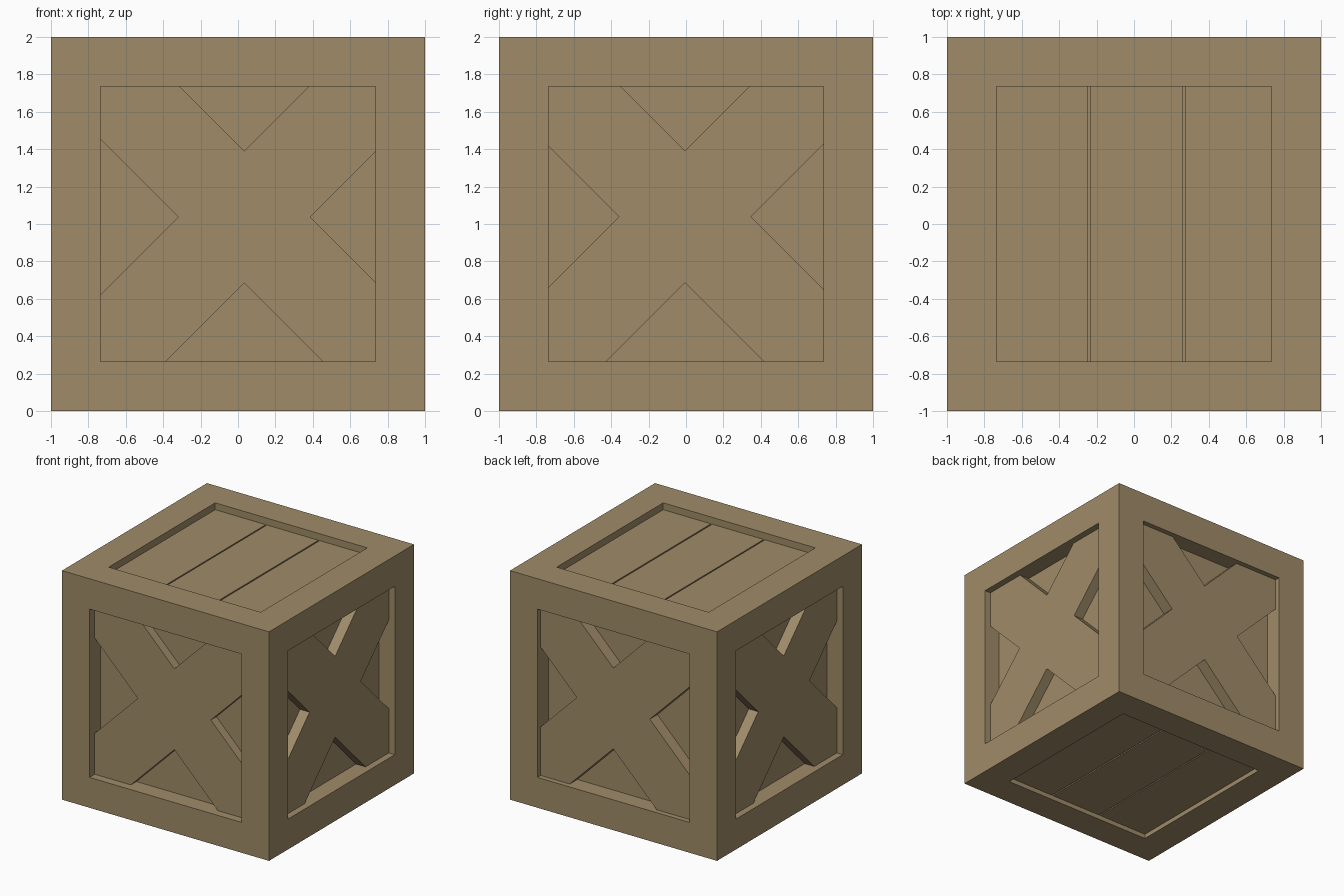
import bpy, bmesh, math
from mathutils import Matrix, Vector

if "Cube" in bpy.data.objects:
    bpy.data.objects.remove(bpy.data.objects["Cube"])

RIM = 0.265      # frame width
RECESS = 0.15    # depth of the panels behind the frame
S = 0.738        # half size of inserts, just tucked into the frame

wood = bpy.data.materials.new("wood")
wood.diffuse_color = (0.35, 0.26, 0.14, 1)
wood.use_nodes = True
wood.node_tree.nodes["Principled BSDF"].inputs["Base Color"].default_value = wood.diffuse_color


def finish(name, bm):
    bmesh.ops.recalc_face_normals(bm, faces=bm.faces)
    mesh = bpy.data.meshes.new(name)
    bm.to_mesh(mesh)
    bm.free()
    mesh.materials.append(wood)
    obj = bpy.data.objects.new(name, mesh)
    bpy.context.collection.objects.link(obj)
    return obj


def box(name, lo, hi):
    lo, hi = Vector(lo), Vector(hi)
    bm = bmesh.new()
    bmesh.ops.create_cube(bm, size=1, matrix=Matrix.Translation((lo + hi) / 2)
                          @ Matrix.Diagonal((*(hi - lo), 1)))
    return finish(name, bm)


def cross_brace(name, turn, cx, depth):
    """Diagonal cross, cut square to the frame opening, on the side turned from the front."""
    cz, half = 0.038, 0.353     # cross centre above mid height, centre-to-notch distance
    points = []
    for k in range(4):          # top, left, bottom, right notches
        out = Vector((0, 1)), Vector((-1, 0)), Vector((0, -1)), Vector((1, 0))
        n = out[k]
        t = Vector((-n.y, n.x))
        notch = Vector((cx, cz)) + n * half
        reach = S - notch.dot(n)
        points += [n * S - t * S, notch + (n - t) * reach, notch, notch + (n + t) * reach]
    bm = bmesh.new()
    face = bm.faces.new([bm.verts.new((p.x, depth - 1, p.y + 1)) for p in points])
    ext = bmesh.ops.extrude_face_region(bm, geom=[face], use_keep_orig=True)
    moved = [v for v in ext["geom"] if isinstance(v, bmesh.types.BMVert)]
    bmesh.ops.translate(bm, verts=moved, vec=(0, RECESS + 0.01 - depth, 0))
    bmesh.ops.rotate(bm, verts=bm.verts, matrix=Matrix.Rotation(math.radians(turn), 3, 'Z'))
    return finish(name, bm)


# Frame with a recessed panel on every side
bm = bmesh.new()
bmesh.ops.create_cube(bm, size=2, matrix=Matrix.Translation((0, 0, 1)))
sides = list(bm.faces)
bmesh.ops.inset_individual(bm, faces=sides, thickness=RIM, use_even_offset=True)
for f in sides:
    normal = f.normal.copy()
    new = bmesh.ops.extrude_discrete_faces(bm, faces=[f])["faces"][0]
    bmesh.ops.translate(bm, verts=new.verts, vec=-normal * RECESS)
finish("crate_frame", bm)

# Cross braces on the four upright sides
cross_brace("front_cross", 0, 0.034, 0.073)
cross_brace("right_cross", 90, -0.005, 0.058)
cross_brace("back_cross", 180, -0.034, 0.045)
cross_brace("left_cross", -90, 0.005, 0.058)

# Three planks with narrow gaps in the lid and in the base
for i, (x0, x1) in enumerate([(-S, -0.247), (-0.236, 0.262), (0.274, S)], 1):
    box(f"lid_plank_{i}", (x0, -S, 1.84), (x1, S, 1.94))
    box(f"base_plank_{i}", (x0, -S, 0.04), (x1, S, 0.16))
